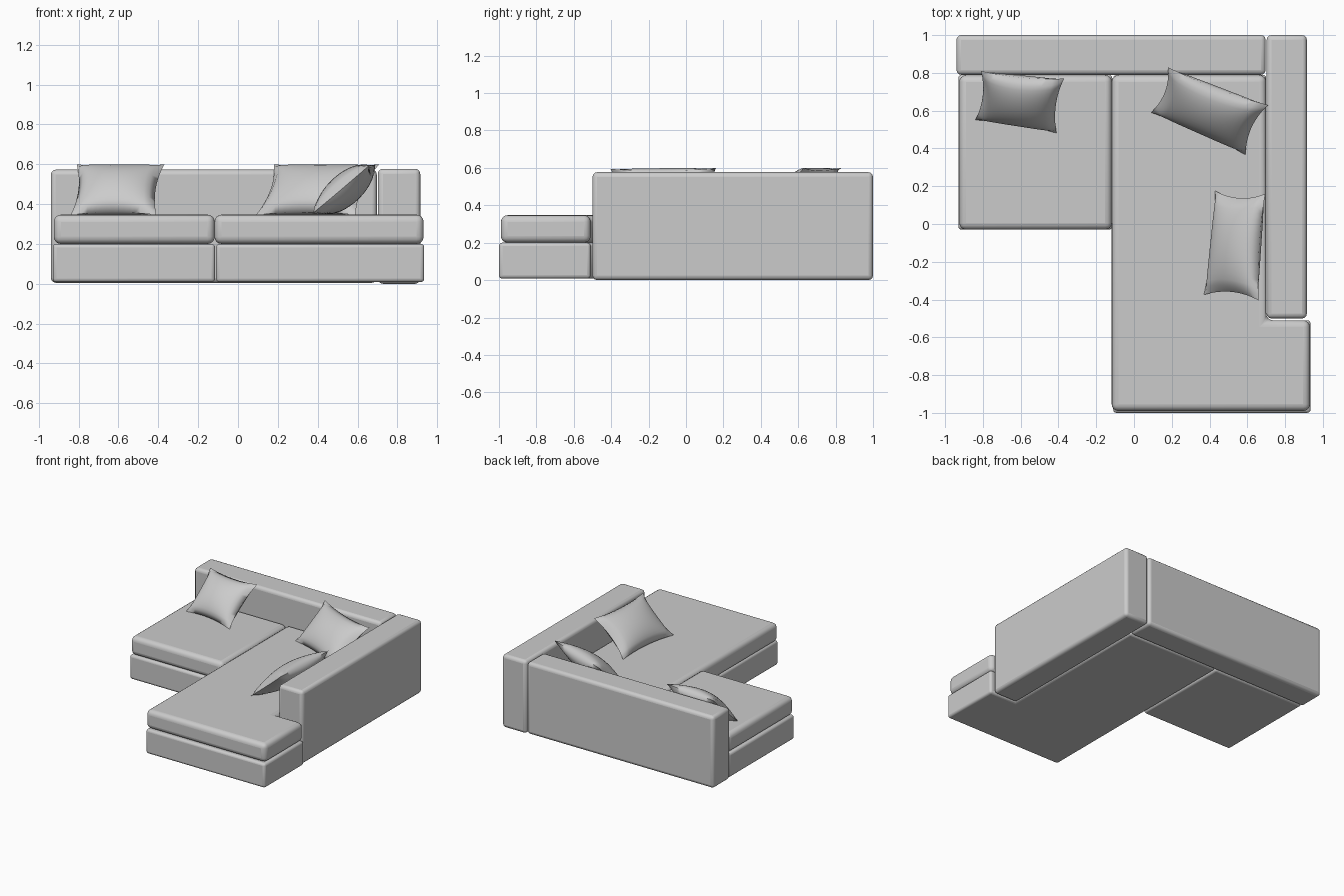
import bpy, bmesh
from mathutils import Vector

if "Cube" in bpy.data.objects:
    bpy.data.objects.remove(bpy.data.objects["Cube"])


def finish(name, bm):
    bmesh.ops.recalc_face_normals(bm, faces=bm.faces)
    mesh = bpy.data.meshes.new(name)
    bm.to_mesh(mesh)
    bm.free()
    obj = bpy.data.objects.new(name, mesh)
    bpy.context.collection.objects.link(obj)
    bpy.ops.object.select_all(action='DESELECT')
    bpy.context.view_layer.objects.active = obj
    obj.select_set(True)
    return obj


def block(name, outline, z0, z1, radius, segments=3):
    """Extruded outline with softened edges."""
    bm = bmesh.new()
    face = bm.faces.new([bm.verts.new((x, y, z0)) for x, y in outline])
    geom = bmesh.ops.extrude_face_region(bm, geom=[face])['geom']
    top = [g for g in geom if isinstance(g, bmesh.types.BMVert)]
    bmesh.ops.translate(bm, verts=top, vec=(0, 0, z1 - z0))
    obj = finish(name, bm)
    mod = obj.modifiers.new("soft_edges", 'BEVEL')
    mod.width, mod.segments = radius, segments
    bpy.ops.object.shade_smooth_by_angle(angle=0.8)
    return obj


def rect(x0, x1, y0, y1):
    return [(x0, y0), (x1, y0), (x1, y1), (x0, y1)]


def ell(x0, x1, x2, y0, y1, y2):
    return [(x0, y0), (x2, y0), (x2, y1), (x1, y1), (x1, y2), (x0, y2)]


def pillow(name, corners, half_thick=0.08, n=16):
    """Puffed quad with pointed corners: bottom-left, bottom-right, top-right, top-left."""
    bl, br, tr, tl = map(Vector, corners)
    normal = (br - bl).cross(tl - bl).normalized()
    bm = bmesh.new()
    for side in (1, -1):
        grid = []
        for j in range(n + 1):
            row = []
            for i in range(n + 1):
                u, v = 2 * i / n - 1, 2 * j / n - 1
                puff = max(0, (1 - u * u) * (1 - v * v)) ** 0.5
                a = (1 + u * (1 - 0.11 * (1 - v * v))) / 2
                b = (1 + v * (1 - 0.11 * (1 - u * u))) / 2
                p = bl.lerp(br, a).lerp(tl.lerp(tr, a), b)
                row.append(bm.verts.new(p + normal * side * half_thick * puff))
            grid.append(row)
        for j in range(n):
            for i in range(n):
                bm.faces.new((grid[j][i], grid[j][i + 1], grid[j + 1][i + 1], grid[j + 1][i]))
    bmesh.ops.remove_doubles(bm, verts=bm.verts, dist=1e-5)
    finish(name, bm)
    bpy.ops.object.shade_smooth_by_angle(angle=1.2)


# Back and side rests
block("backrest", rect(-0.94, 0.697, 0.79, 1.0), 0.005, 0.573, 0.025)
block("side_rest", rect(0.702, 0.915, -0.5, 1.0), 0.0, 0.577, 0.025)

# Plinths under the seats
block("left_base", rect(-0.93, -0.115, -0.03, 0.79), 0.008, 0.2, 0.018)
block("chaise_base", ell(-0.11, 0.70, 0.935, -1.0, -0.51, 0.79), 0.008, 0.2, 0.018)

# Seat cushions
block("left_seat", rect(-0.925, -0.117, -0.03, 0.788), 0.2, 0.347, 0.036, 4)
block("chaise_seat", ell(-0.118, 0.70, 0.932, -0.99, -0.51, 0.788), 0.2, 0.347, 0.036, 4)

# Throw pillows leaning on the rests
pillow("left_pillow", [(-0.84, 0.55, 0.345), (-0.41, 0.48, 0.345), (-0.37, 0.77, 0.6), (-0.81, 0.81, 0.6)])
pillow("corner_pillow", [(0.09, 0.59, 0.345), (0.59, 0.365, 0.345), (0.71, 0.63, 0.6), (0.18, 0.83, 0.6)])
pillow("side_pillow", [(0.43, 0.175, 0.35), (0.37, -0.375, 0.35), (0.66, -0.405, 0.595), (0.695, 0.16, 0.6)])
